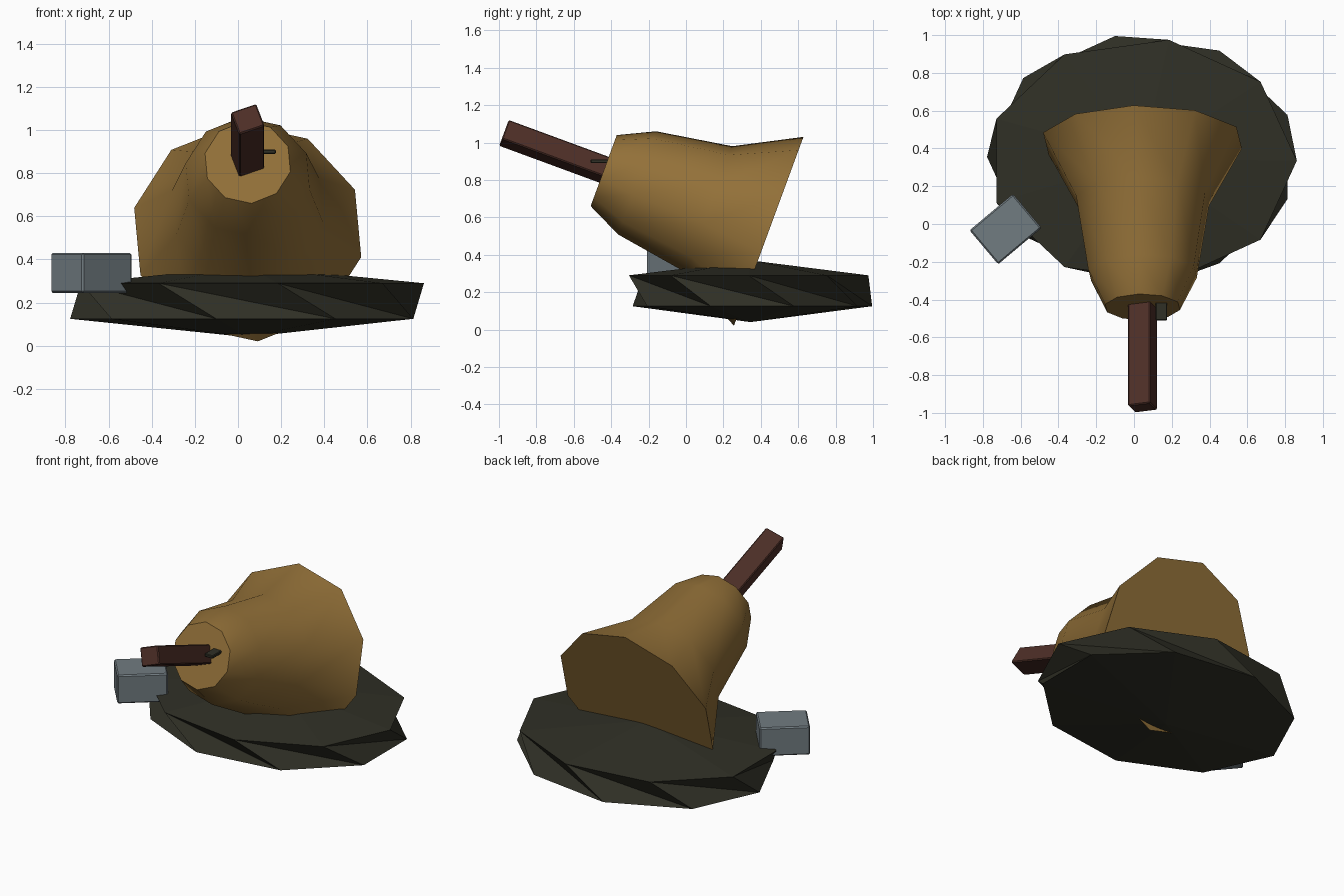
import bpy, bmesh, math
from mathutils import Vector, Matrix

if "Cube" in bpy.data.objects:
    bpy.data.objects.remove(bpy.data.objects["Cube"])


def material(name, rgb):
    m = bpy.data.materials.new(name)
    m.diffuse_color = (*rgb, 1)
    m.use_nodes = True
    m.node_tree.nodes["Principled BSDF"].inputs["Base Color"].default_value = m.diffuse_color
    return m


BRASS = material("brass", (0.29, 0.163, 0.04))
WOOD = material("dark_wood", (0.075, 0.028, 0.02))
STONE = material("grey_stone", (0.165, 0.20, 0.22))
OLIVE = material("dark_olive", (0.029, 0.029, 0.019))


def finish(bm, name, mat, smooth=False, matrix=None):
    bmesh.ops.recalc_face_normals(bm, faces=bm.faces)
    if matrix:
        bm.transform(matrix)
    me = bpy.data.meshes.new(name)
    bm.to_mesh(me)
    bm.free()
    ob = bpy.data.objects.new(name, me)
    bpy.context.collection.objects.link(ob)
    me.materials.append(mat)
    if smooth:
        bpy.ops.object.select_all(action='DESELECT')
        bpy.context.view_layer.objects.active = ob
        ob.select_set(True)
        bpy.ops.object.shade_smooth_by_angle(angle=math.radians(50))
    return ob


def box(name, mat, size, matrix, bevel=0.006):
    bm = bmesh.new()
    bmesh.ops.create_cube(bm, size=1)
    bmesh.ops.scale(bm, vec=size, verts=bm.verts)
    bmesh.ops.bevel(bm, geom=bm.edges[:], offset=bevel, segments=1, affect='EDGES')
    return finish(bm, name, mat, False, matrix)


def ring(bm, n, rx, ry, z, phase, cy=0.0):
    angles = [math.radians(phase + 360 * k / n) for k in range(n)]
    return [bm.verts.new((rx * math.cos(a), cy + ry * math.sin(a), z)) for a in angles]


# Tilted frame shared by bell and handle: local z runs along the bell axis to its mouth
tilt = math.radians(20.2)
axis = Vector((0, math.cos(tilt), -math.sin(tilt)))
up = Vector((0, math.sin(tilt), math.cos(tilt)))
frame = Matrix.Translation((0.045, -0.44, 0.85)) @ Matrix((Vector((1, 0, 0)), up, axis)).transposed().to_4x4()

# Bell: ten-sided flared body with closed ends
bm = bmesh.new()
n = 10
rings = [ring(bm, n, r, r, t, -13) for t, r in
         ((0, 0.203), (0.19, 0.295), (0.60, 0.361), (0.94, 0.54))]
for a, b in zip(rings, rings[1:]):
    for k in range(n):
        bm.faces.new((a[k], a[(k + 1) % n], b[(k + 1) % n], b[k]))
bm.faces.new(rings[0])
bm.faces.new(rings[-1])
finish(bm, "bell_body", BRASS, True, frame)

# Handle: square bar rolled about the bell axis
box("handle", WOOD, (0.125, 0.115, 0.62),
    frame @ Matrix.Translation((0, 0.005, -0.26)) @ Matrix.Rotation(math.radians(20), 4, 'Z'))

# Small peg beside the handle
box("peg", OLIVE, (0.06, 0.13, 0.02), Matrix.Translation((0.145, -0.445, 0.9)), 0.004)

# Base: oval nine-sided disc with twisted, creased rim and shallow cones
bm = bmesh.new()
n = 9
top = ring(bm, n, 0.82, 0.65, 0.29, 0, 0.335)
low = ring(bm, n, 0.82, 0.65, 0.125, 20, 0.355)
apex_top = bm.verts.new((0, 0.345, 0.37))
apex_low = bm.verts.new((0, 0.345, 0.04))
for k in range(n):
    j = (k + 1) % n
    bm.faces.new((top[k], top[j], low[j]))
    bm.faces.new((top[k], low[j], low[k]))
    bm.faces.new((top[j], top[k], apex_top))
    bm.faces.new((low[k], low[j], apex_low))
finish(bm, "base_disc", OLIVE, False, Matrix.Translation((0.042, 0, 0)))

# Grey block at the edge of the base
box("block", STONE, (0.30, 0.235, 0.185),
    Matrix.Translation((-0.68, -0.027, 0.338)) @ Matrix.Rotation(math.radians(40), 4, 'Z'), 0.008)
